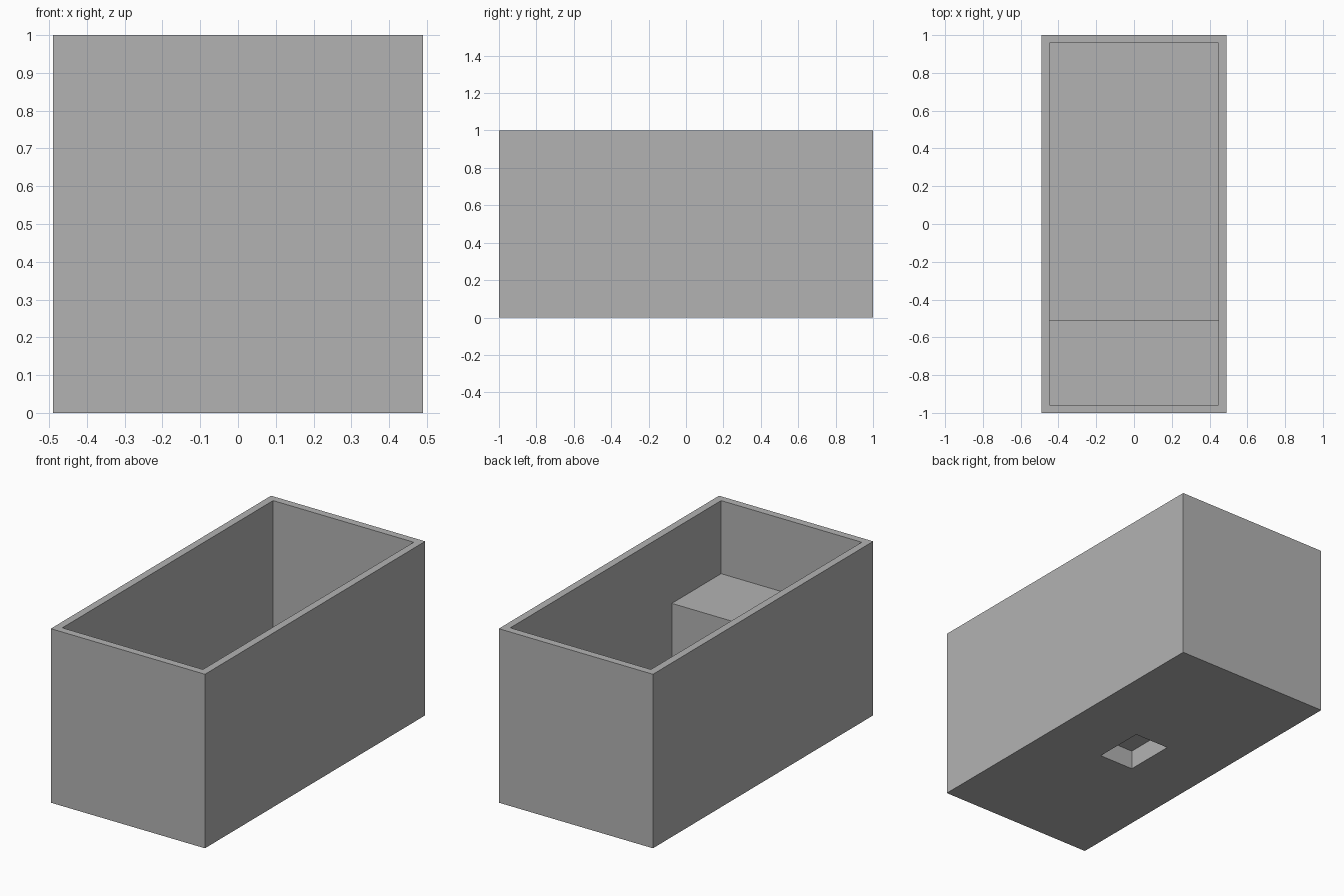
import bpy
import bmesh

cube = bpy.data.objects.get("Cube")
if cube:
    bpy.data.objects.remove(cube, do_unlink=True)

# Overall sizes
HALF_X, HALF_Y, HEIGHT = 0.49, 1.0, 1.0
WALL = 0.043
SHELF_Z, SHELF_EDGE_Y = 0.58, -0.51
FLOOR_Z = 0.155
RECESS_X, RECESS_Y, RECESS_DEPTH = 0.11, 0.15, 0.11


def inset_to(bm, face, half_x, half_y):
    """Frame a horizontal face with a smaller centred rectangle."""
    bmesh.ops.inset_individual(bm, faces=[face], thickness=0.01)
    for v in face.verts:
        v.co.x = half_x if v.co.x > 0 else -half_x
        v.co.y = half_y if v.co.y > 0 else -half_y


def push_to(bm, face, z):
    """Extrude a horizontal face to a new height and return it."""
    new = bmesh.ops.extrude_discrete_faces(bm, faces=[face])["faces"][0]
    for v in new.verts:
        v.co.z = z
    return new


bm = bmesh.new()

# Outer block
bmesh.ops.create_cube(bm, size=2)
for v in bm.verts:
    v.co = (v.co.x * HALF_X, v.co.y * HALF_Y, (v.co.z + 1) / 2 * HEIGHT)
top = max(bm.faces, key=lambda f: f.calc_center_median().z)
bottom = min(bm.faces, key=lambda f: f.calc_center_median().z)

# Rim and cavity down to the shelf level
inset_to(bm, top, HALF_X - WALL, HALF_Y - WALL)
shelf = push_to(bm, top, SHELF_Z)

# Split off the shelf and sink the rest to the floor
bmesh.ops.bisect_plane(bm, geom=[shelf, *shelf.edges, *shelf.verts],
                       plane_co=(0, SHELF_EDGE_Y, 0), plane_no=(0, 1, 0))
well = max((f for f in bm.faces
            if all(abs(v.co.z - SHELF_Z) < 1e-4 for v in f.verts)),
           key=lambda f: f.calc_center_median().y)
push_to(bm, well, FLOOR_Z)

# Shallow recess in the underside
inset_to(bm, bottom, RECESS_X, RECESS_Y)
push_to(bm, bottom, RECESS_DEPTH)

bmesh.ops.recalc_face_normals(bm, faces=bm.faces)
mesh = bpy.data.meshes.new("open_box")
bm.to_mesh(mesh)
bm.free()

# Plain grey
grey = bpy.data.materials.new("plain_grey")
grey.use_nodes = True
colour = (0.45, 0.45, 0.45, 1)
grey.diffuse_color = colour
grey.node_tree.nodes["Principled BSDF"].inputs["Base Color"].default_value = colour
mesh.materials.append(grey)

box = bpy.data.objects.new("open_box", mesh)
bpy.context.scene.collection.objects.link(box)
